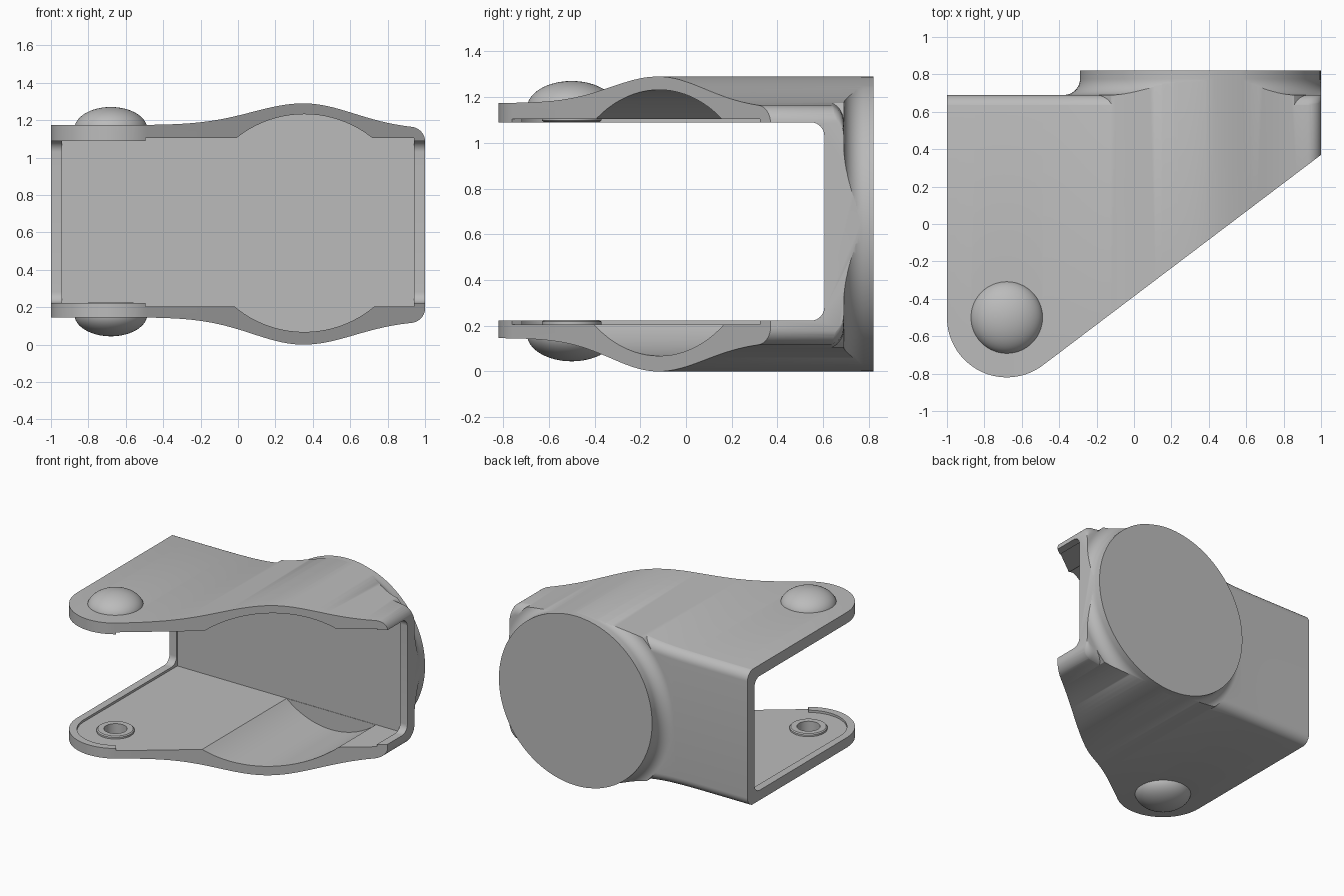
import bpy, bmesh
from math import sin, cos, pi, exp, radians

cube = bpy.data.objects.get("Cube")
if cube:
    bpy.data.objects.remove(cube, do_unlink=True)

grey = bpy.data.materials.new("plain_grey")
grey.use_nodes = True
COLOR = (0.5, 0.5, 0.5, 1)
grey.diffuse_color = COLOR
grey.node_tree.nodes["Principled BSDF"].inputs["Base Color"].default_value = COLOR


def loft(name, loops):
    """Closed solid through matching loops of points."""
    bm = bmesh.new()
    rings = [[bm.verts.new(p) for p in loop] for loop in loops]
    n = len(rings[0])
    for a, b in zip(rings, rings[1:]):
        for i in range(n):
            j = (i + 1) % n
            bm.faces.new((a[i], a[j], b[j], b[i]))
    bm.faces.new(rings[0])
    bm.faces.new(rings[-1])
    bmesh.ops.recalc_face_normals(bm, faces=bm.faces)
    mesh = bpy.data.meshes.new(name)
    bm.to_mesh(mesh)
    bm.free()
    mesh.materials.append(grey)
    obj = bpy.data.objects.new(name, mesh)
    bpy.context.collection.objects.link(obj)
    return obj


def combine(obj, tool, operation):
    mod = obj.modifiers.new("combine", 'BOOLEAN')
    mod.operation, mod.object, mod.solver = operation, tool, 'EXACT'
    bpy.context.view_layer.objects.active = obj
    bpy.ops.object.modifier_apply(modifier=mod.name)
    bpy.data.objects.remove(tool, do_unlink=True)


def arc(cx, cy, r, a0, a1, n=10):
    angles = [radians(a0 + (a1 - a0) * i / n) for i in range(n + 1)]
    return [(cx + r * cos(a), cy + r * sin(a)) for a in angles]


def prism_z(name, outline, z0, z1):
    return loft(name, [[(x, y, z) for x, y in outline] for z in (z0, z1)])


def lathe_y(name, profile, cx, cz, n=96):
    return loft(name, [[(x, y, z) for x, z in arc(cx, cz, r, 0, 360, n)[:-1]]
                       for r, y in profile])


def lathe_z(name, profile, n=64):
    return loft(name, [[(x, y, z) for x, y in arc(PX, PY, r, 0, 360, n)[:-1]]
                       for r, z in profile])


PX, PY = -0.68, -0.5      # pivot centre
DX, DZ = 0.355, 0.645     # disc centre


# Outer skin: bulging top and bottom, rounded at the right end and back
def heights(x):
    bump = exp(-((x - 0.35) / 0.385) ** 2)
    left = x < 0.35
    top = 1.29 - (0.116 if left else 0.14) * (1 - bump)
    bottom = (0.146 if left else 0.13) * (1 - bump)
    if x > 0.93:
        drop = 0.07 - (max(0.0, 0.07 ** 2 - (x - 0.93) ** 2)) ** 0.5
        top, bottom = top - drop, bottom + drop
    return bottom, top


def skin(name, x0, back, r, grow):
    xs = [x0] + [-1 + 1.93 * i / 64 for i in range(65)]
    xs += [0.93 + 0.07 * sin(pi / 2 * i / 8) for i in range(1, 9)]
    loops = []
    for x in xs:
        b, t = heights(x)
        b, t = b - grow, t + grow
        yz = [(-1.2, b)]
        yz += arc(back - r, b + r, r, -90, 0) + arc(back - r, t - r, r, 0, 90)
        yz += [(-1.2, t)]
        px = x + grow if x > 0.93 else x
        loops.append([(px, y, z) for y, z in yz])
    return loft(name, loops)


body = skin("bracket_body", -1.1, 0.69, 0.075, 0.003)

# Plan outline with the round pivot end and slanted front edge
plan = [(-1, 0.9)] + arc(PX, PY, 0.32, 180, 307, 32)
plan += [(1.2, 0.521), (1.2, 0.9)]
combine(body, prism_z("plan_cutter", plan, -0.5, 2), 'INTERSECT')

# Round back disc with a flared root
flare = [(0.73, 0.58)]
flare += [(0.73 - 0.086 * sin(a), 0.776 - 0.086 * cos(a))
          for a in [pi / 2 * i / 12 for i in range(13)]]
flare += [(0.644, 0.82)]
combine(body, lathe_y("back_disc", flare, DX, DZ), 'UNION')
combine(body, skin("skin_cutter", -1.2, 0.95, 0.02, 0), 'INTERSECT')

# Through opening between the two plates
opening = [(-1.3, 0.222)]
opening += arc(0.545, 0.282, 0.06, -90, 0) + arc(0.545, 1.03, 0.06, 0, 90)
opening += [(-1.3, 1.09)]
combine(body, loft("opening_cutter", [[(x, y, z) for y, z in opening]
                                      for x in (-1.3, 1.3)]), 'DIFFERENCE')

# Shallow recess that leaves a rim round the pivot end and both sides
recess = [(-0.94, 0.615)] + arc(PX, PY, 0.265, 180, 305, 32)
recess += arc(PX, PY, 0.42, 306, 307, 1) + [(0.94, 0.1), (0.94, 0.615)]
combine(body, prism_z("recess_cutter", recess, 0.205, 1.105), 'DIFFERENCE')

# Cylindrical hollow under the bulges
combine(body, lathe_y("hollow_cutter", [(0.582, -1.2), (0.582, 0.612)], DX, 0.65),
        'DIFFERENCE')

# Pivot domes, washers and sockets on both plates
for side, name in ((-1, "lower"), (1, "upper")):
    mid = 0.6575

    def z(h):
        return mid + side * h

    dome = [(0.195, z(0.47)), (0.195, z(0.495))]
    dome += [(0.195 * cos(a), z(0.495 + 0.118 * sin(a)))
             for a in [pi / 2 * i / 16 for i in range(1, 16)]]
    dome += [(0.004, z(0.613))]
    combine(body, lathe_z(name + "_dome", dome), 'UNION')
    washer = [(0.13, z(0.47)), (0.13, z(0.44)), (0.122, z(0.433))]
    combine(body, lathe_z(name + "_washer", washer), 'UNION')
    socket = [(0.08, z(0.4)), (0.08, z(0.53)), (0.05, z(0.56))]
    combine(body, lathe_z(name + "_socket", socket), 'DIFFERENCE')

bpy.ops.object.select_all(action='DESELECT')
body.select_set(True)
bpy.context.view_layer.objects.active = body
bpy.ops.object.shade_smooth_by_angle(angle=radians(30))
